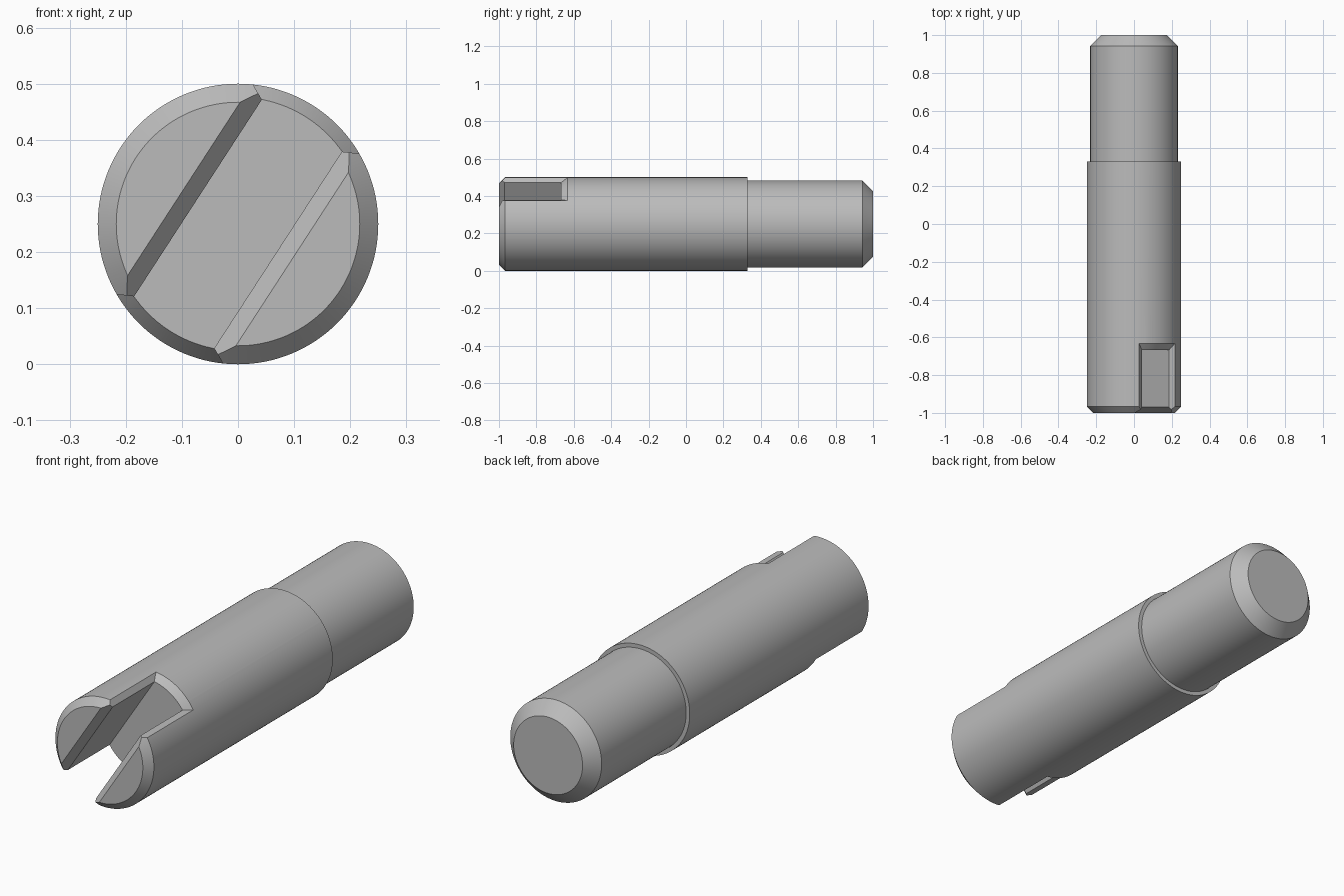
import bpy
import bmesh
import math
from mathutils import Matrix, Vector

cube = bpy.data.objects.get("Cube")
if cube:
    bpy.data.objects.remove(cube, do_unlink=True)

CENTRE = Matrix.Translation((0, 0, 0.25))
SLOT_TILT = CENTRE @ Matrix.Rotation(math.radians(33), 4, "Y")


def finish(bm, name, matrix):
    """Turn a bmesh into a placed object with outward normals."""
    bmesh.ops.remove_doubles(bm, verts=bm.verts, dist=0.0001)
    bmesh.ops.recalc_face_normals(bm, faces=bm.faces)
    bm.transform(matrix)
    mesh = bpy.data.meshes.new(name)
    bm.to_mesh(mesh)
    bm.free()
    obj = bpy.data.objects.new(name, mesh)
    bpy.context.collection.objects.link(obj)
    return obj


def lathe(name, profile, steps=128):
    """Revolve (radius, y) points about the long axis, with flat end caps."""
    bm = bmesh.new()
    rings = []
    for r, y in profile:
        angles = [2 * math.pi * i / steps for i in range(steps)]
        rings.append([bm.verts.new((r * math.cos(a), y, r * math.sin(a))) for a in angles])
    for a, b in zip(rings, rings[1:]):
        for i in range(steps):
            j = (i + 1) % steps
            bm.faces.new((a[i], a[j], b[j], b[i]))
    bm.faces.new(rings[0])
    bm.faces.new(rings[-1])
    return finish(bm, name, CENTRE)


def prism(name, outline, direction):
    """Extrude a closed outline along a direction, in the tilted slot frame."""
    bm = bmesh.new()
    face = bm.faces.new([bm.verts.new(p) for p in outline])
    ext = bmesh.ops.extrude_face_region(bm, geom=[face])
    moved = [g for g in ext["geom"] if isinstance(g, bmesh.types.BMVert)]
    bmesh.ops.translate(bm, verts=moved, vec=Vector(direction))
    return finish(bm, name, SLOT_TILT)


def cut(target, cutter):
    """Subtract the cutter from the target and remove the cutter."""
    cutter.hide_render = True
    mod = target.modifiers.new("cut", "BOOLEAN")
    mod.operation = "DIFFERENCE"
    mod.solver = "EXACT"
    mod.object = cutter
    bpy.context.view_layer.objects.active = target
    bpy.ops.object.modifier_apply(modifier=mod.name)
    bpy.data.objects.remove(cutter, do_unlink=True)


# Stepped shaft with a chamfer at each end
shaft = lathe("slotted_shaft", [
    (0.217, -1), (0.25, -0.967), (0.25, 0.33),
    (0.232, 0.33), (0.232, 0.943), (0.175, 1)])

# Slot cutter whose sides flare out near the shaft surface
half = [(0.085, 0.209), (0.171, 0.252), (0.171, 0.35)]
right_side = [(x, -z) for x, z in reversed(half)] + half
outline = right_side + [(-x, -z) for x, z in right_side]
slot = prism("slot_cutter", [(x, -1.1, z) for x, z in outline], (0, 0.55, 0))

# Rounded floor of the slot, with its chamfered rim
floor = lathe("slot_floor", [(0.226, -0.667), (0.32, -0.534), (0.32, -0.4)])
cut(slot, floor)
cut(shaft, slot)

# Chamfer on the front edges of the slot
wedge = [(-0.215, -1.1), (0.215, -1.1), (0.085, -0.97), (-0.085, -0.97)]
cut(shaft, prism("mouth_cutter", [(x, y, -0.4) for x, y in wedge], (0, 0, 0.8)))

# Plain grey finish
grey = bpy.data.materials.new("grey_metal")
grey.use_nodes = True
colour = (0.5, 0.5, 0.5, 1)
grey.diffuse_color = colour
grey.node_tree.nodes["Principled BSDF"].inputs["Base Color"].default_value = colour
shaft.data.materials.clear()
shaft.data.materials.append(grey)

# Smooth round walls, crisp machined edges
bpy.ops.object.select_all(action="DESELECT")
shaft.select_set(True)
bpy.context.view_layer.objects.active = shaft
bpy.ops.object.shade_smooth_by_angle(angle=math.radians(20))
